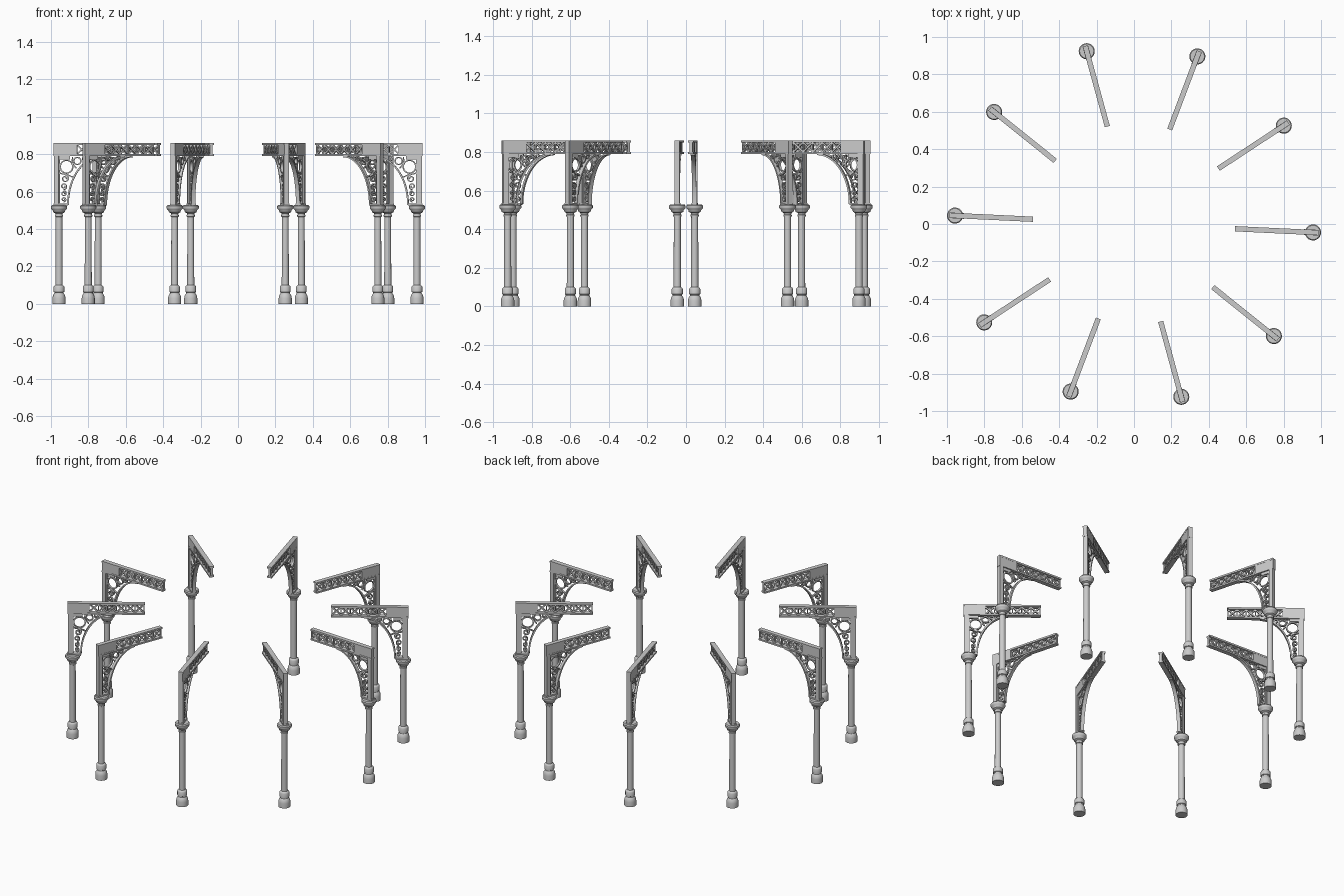
import bpy, bmesh, math
from mathutils import Matrix

if "Cube" in bpy.data.objects:
    bpy.data.objects.remove(bpy.data.objects["Cube"])

COUNT, START = 10, math.radians(-2.7)
COL_R = 0.958          # radius of the ring of columns


def finish(name, bm, smooth=False):
    """Make one mesh and place ten linked copies around the circle."""
    bmesh.ops.recalc_face_normals(bm, faces=bm.faces)
    me = bpy.data.meshes.new(name)
    bm.to_mesh(me)
    bm.free()
    if smooth:
        me.polygons.foreach_set("use_smooth", [True] * len(me.polygons))
        me.set_sharp_from_angle(angle=math.radians(35))
    for i in range(COUNT):
        ob = bpy.data.objects.new(f"{name}_{i + 1}", me)
        ob.rotation_euler.z = START + i * 2 * math.pi / COUNT
        bpy.context.collection.objects.link(ob)


def box(bm, x0, x1, z0, z1, depth):
    m = Matrix.Translation(((x0 + x1) / 2, 0, (z0 + z1) / 2)) @ Matrix.Diagonal((x1 - x0, depth, z1 - z0, 1))
    bmesh.ops.create_cube(bm, size=1, matrix=m)


def ribbon(bm, pts, width, depth, closed=False):
    """Sweep a rectangular bar along points in the x-z plane."""
    n, rings = len(pts), []
    for i, (x, z) in enumerate(pts):
        a = pts[(i - 1) % n] if closed else pts[max(i - 1, 0)]
        b = pts[(i + 1) % n] if closed else pts[min(i + 1, n - 1)]
        dx, dz = b[0] - a[0], b[1] - a[1]
        k = width / 2 / math.hypot(dx, dz)
        ox, oz = -dz * k, dx * k
        rings.append([bm.verts.new((x + s * ox, t * depth / 2, z + s * oz))
                      for s, t in ((1, 1), (1, -1), (-1, -1), (-1, 1))])
    for i in range(n if closed else n - 1):
        p, q = rings[i], rings[(i + 1) % n]
        for j in range(4):
            bm.faces.new((p[j], p[(j + 1) % 4], q[(j + 1) % 4], q[j]))
    if not closed:
        bm.faces.new(rings[0])
        bm.faces.new(rings[-1])


def circle(cx, cz, r, n=24):
    return [(cx + r * math.cos(2 * math.pi * i / n), cz + r * math.sin(2 * math.pi * i / n)) for i in range(n)]


def spiral(cx, cz, r0, r1, a0, a1, n=20):
    out = []
    for i in range(n + 1):
        t = i / n
        r, a = r0 + (r1 - r0) * t, math.radians(a0 + (a1 - a0) * t)
        out.append((cx + r * math.cos(a), cz + r * math.sin(a)))
    return out


# Turned column: bell base, collar, shaft, necking and capital
profile = [(0, 0), (.035, 0), (.035, .03), (.033, .042), (.028, .052), (.025, .056), (.025, .062),
           (.029, .064), (.029, .09), (.026, .096), (.019, .1), (.018, .465), (.022, .467), (.022, .474),
           (.019, .476), (.02, .484), (.031, .490), (.034, .500), (.041, .507), (.043, .511),
           (.043, .522), (.038, .528), (0, .528)]
bm = bmesh.new()
vs = [bm.verts.new((r, 0, z)) for r, z in profile]
es = [bm.edges.new(p) for p in zip(vs, vs[1:])]
bmesh.ops.spin(bm, geom=vs + es, axis=(0, 0, 1), cent=(0, 0, 0), angle=2 * math.pi, steps=24)
bmesh.ops.remove_doubles(bm, verts=bm.verts, dist=1e-5)
bmesh.ops.translate(bm, verts=bm.verts, vec=(COL_R, 0, 0))
finish("column", bm, True)

# Upper post standing on the capital
bm = bmesh.new()
box(bm, .959, .985, .525, .80, .028)
box(bm, .91, .987, .525, .537, .03)
finish("upper_post", bm)

# Beam: solid end plate, flanges and crossed lattice
bm = bmesh.new()
box(bm, .86, .987, .79, .86, .026)
box(bm, .54, .987, .849, .86, .028)
box(bm, .54, .987, .79, .80, .028)
finish("beam", bm)

bm = bmesh.new()
N, X0, X1 = 6, .544, .862
step = (X1 - X0) / N
for i in range(N):
    a, b = X0 + i * step, X0 + (i + 1) * step
    box(bm, a - .003, a + .003, .798, .851, .014)
    ribbon(bm, [(a, .80), (b, .85)], .008, .012)
    ribbon(bm, [(a, .85), (b, .80)], .008, .011)
finish("beam_lattice", bm)

# Curved bracket rib: quarter ellipse from capital to beam
bm = bmesh.new()
arc = [(.73 + .18 * math.cos(t * math.pi / 48), .53 + .258 * math.sin(t * math.pi / 48)) for t in range(25)]
ribbon(bm, arc, .009, .022)
finish("bracket_rib", bm, True)

# Bracket ornament: large ring, small rings and S scrolls
bm = bmesh.new()
for cx, cz, r in ((.918, .733, .034), (.86, .764, .019), (.822, .776, .010)):
    ribbon(bm, circle(cx, cz, r), .007, .013, True)
for cz, r, k in ((.670, .021, 1), (.628, .018, -1), (.590, .015, 1), (.558, .013, -1)):
    cx = .933 if cz < .65 else .926
    pts = spiral(cx, cz, r, r * .3, 90 * k, 90 * k + 480 * k)
    ribbon(bm, pts, .006, .012)
ribbon(bm, [(.955, .700), (.938, .694), (.915, .692), (.885, .678)], .006, .012)
ribbon(bm, [(.885, .785), (.888, .765), (.882, .745), (.865, .725)], .006, .012)
box(bm, .90, .96, .772, .792, .012)
box(bm, .952, .96, .53, .79, .014)
finish("bracket_scrollwork", bm, True)
